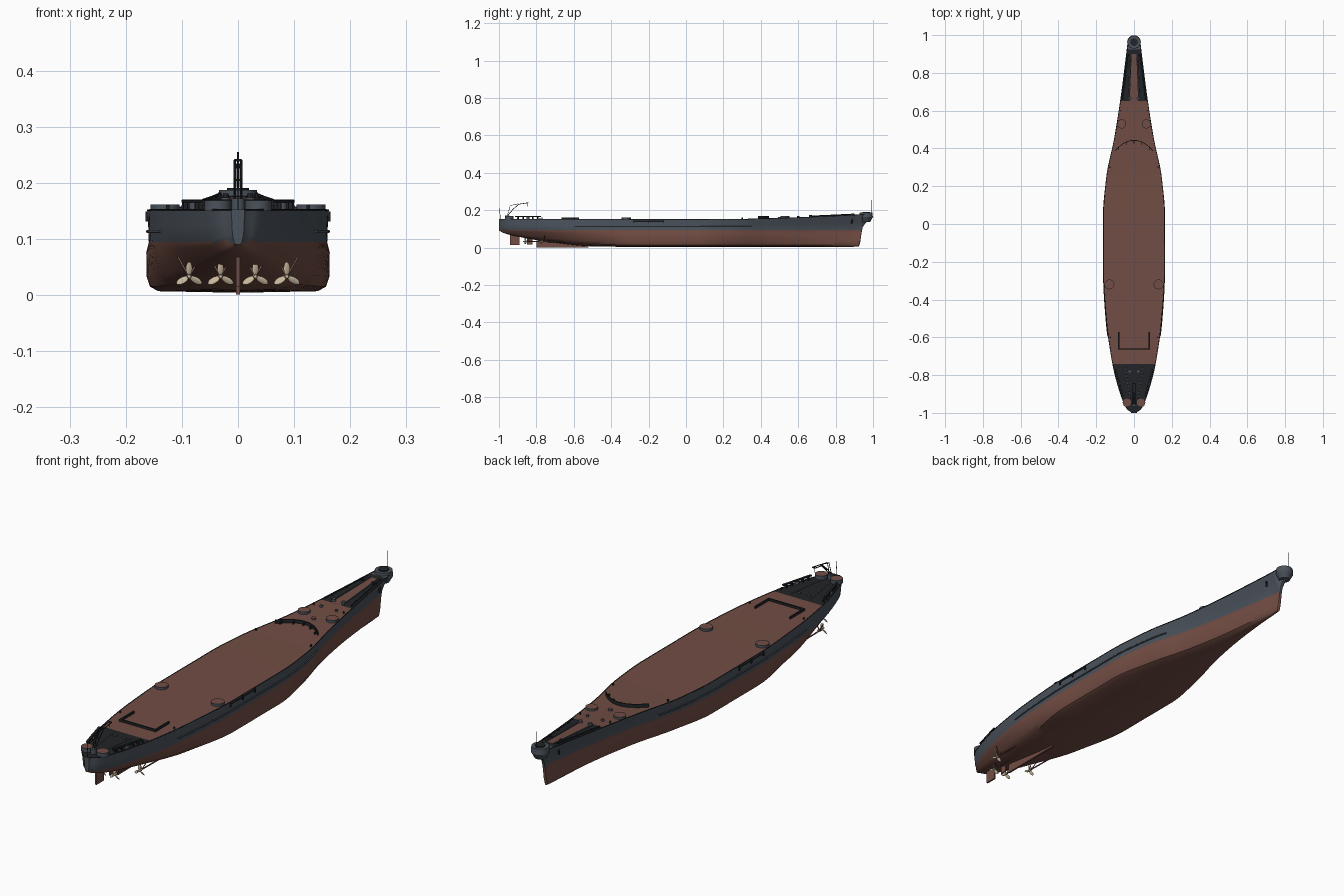
import bpy, bmesh, math
from mathutils import Vector, Matrix

if "Cube" in bpy.data.objects:
    bpy.data.objects.remove(bpy.data.objects["Cube"])


def material(name, r, g, b):
    m = bpy.data.materials.new(name)
    m.use_nodes = True
    m.diffuse_color = (r, g, b, 1)
    m.node_tree.nodes["Principled BSDF"].inputs["Base Color"].default_value = (r, g, b, 1)
    return m


GREY = material("hull grey", .07, .085, .105)
RED = material("bottom red", .17, .075, .058)
WOOD = material("deck brown", .165, .075, .058)
DARK = material("dark steel", .015, .017, .02)
BRASS = material("propeller bronze", .58, .47, .33)
SIDES = (-1, 1)


def finish(name, bm, *mats):
    bmesh.ops.recalc_face_normals(bm, faces=bm.faces)
    me = bpy.data.meshes.new(name)
    bm.to_mesh(me)
    bm.free()
    for m in mats:
        me.materials.append(m)
    ob = bpy.data.objects.new(name, me)
    bpy.context.collection.objects.link(ob)
    bpy.ops.object.select_all(action="DESELECT")
    ob.select_set(True)
    bpy.context.view_layer.objects.active = ob
    bpy.ops.object.shade_smooth_by_angle(angle=math.radians(35))
    return ob


def box(name, mat, loc, size, turn=0):
    bm = bmesh.new()
    bmesh.ops.create_cube(bm, size=1, matrix=Matrix.Translation(loc)
                          @ Matrix.Rotation(turn, 4, "Z") @ Matrix.Diagonal((*size, 1)))
    return finish(name, bm, mat)


def drum(name, mat, loc, r, h, top=None, r2=None, axis=None):
    # Upright drum standing on loc, optionally with a coloured lid
    bm = bmesh.new()
    m = Matrix.Translation(loc)
    if axis:
        m = m @ Matrix.Rotation(math.pi / 2, 4, axis)
    bmesh.ops.create_cone(bm, cap_ends=True, segments=24, radius1=r, radius2=r2 or r, depth=h,
                          matrix=m @ Matrix.Translation((0, 0, h / 2)))
    bm.normal_update()
    if top:
        lid = [f for f in bm.faces if f.normal.z > .9]
        bmesh.ops.inset_region(bm, faces=lid, thickness=r * .1)
        for f in lid:
            f.material_index = 1
    return finish(name, bm, mat, top or mat)


def tube(name, mat, pts, r):
    cu = bpy.data.curves.new(name, "CURVE")
    cu.dimensions = "3D"
    cu.bevel_depth = r
    cu.bevel_resolution = 1
    cu.use_fill_caps = True
    sp = cu.splines.new("POLY")
    sp.points.add(len(pts) - 1)
    for p, q in zip(sp.points, pts):
        p.co = (*q, 1)
    cu.materials.append(mat)
    ob = bpy.data.objects.new(name, cu)
    bpy.context.collection.objects.link(ob)


# Hull stations: y, keel z, bottom, bilge, waterline and deck half-widths, deck z
STATIONS = [
    (-1, .09, .004, .007, .01, .012, .152),
    (-.98, .08, .01, .02, .03, .036, .152),
    (-.94, .068, .015, .036, .052, .057, .152),
    (-.74, .032, .03, .085, .113, .113, .152),
    (-.5, .007, .075, .135, .148, .146, .152),
    (-.25, .004, .142, .163, .159, .161, .151),
    (.05, .004, .142, .163, .159, .161, .151),
    (.25, .004, .1, .133, .137, .145, .152),
    (.45, .004, .05, .08, .085, .104, .156),
    (.65, .004, .022, .042, .046, .072, .163),
    (.85, .004, .008, .017, .016, .046, .172),
    (.925, .006, .004, .008, .005, .037, .176),
    (.945, .11, .003, .006, .01, .035, .177),
    (.975, .14, .003, .008, .014, .026, .178)]


def slope(i, k):
    if i in (0, len(STATIONS) - 1):
        return 0
    a, b, c = STATIONS[i - 1:i + 2]
    d, e = (b[k] - a[k]) / (b[0] - a[0]), (c[k] - b[k]) / (c[0] - b[0])
    return 0 if d * e <= 0 else 2 * d * e / (d + e)


def station(y):
    i = max(j for j in range(len(STATIONS) - 1) if STATIONS[j][0] <= y or j == 0)
    a, b = STATIONS[i], STATIONS[i + 1]
    h = b[0] - a[0]
    t = (y - a[0]) / h
    s = t * t * (3 - 2 * t)
    return [a[k] + (b[k] - a[k]) * s + h * (t * (1 - t) ** 2 * slope(i, k)
            - t * t * (1 - t) * slope(i + 1, k)) for k in range(1, 7)]


def section(y):
    zk, bot, bil, wl, deck, zd = station(y)
    p = max(.094, zk + .3 * (zd - zk))
    d = p - zk
    return [(0, zk), (bot, zk + .03 * d), (bot + .7 * (bil - bot), zk + .12 * d), (bil, zk + .32 * d),
            ((bil + 2 * wl) / 3 * 1.02, zk + .8 * d), (wl, p), ((wl + deck) / 2, (p + zd) / 2), (deck, zd)]


def deck_z(y):
    return station(y)[5]


def deck_w(y):
    return station(y)[4]


# Hull and deck, painted by height and by length
ys = []
for a, b in zip(STATIONS, STATIONS[1:]):
    n = max(3, round((b[0] - a[0]) / .025))
    ys += [a[0] + (b[0] - a[0]) * j / n for j in range(n)]
ys.append(STATIONS[-1][0])
bm = bmesh.new()
rings = []
for y in ys:
    half = section(y)
    ring = [(-x, z) for x, z in reversed(half[1:])] + half
    rings.append([bm.verts.new((x, y, z)) for x, z in ring])
for y0, y1, r0, r1 in zip(ys, ys[1:], rings, rings[1:]):
    for j in range(len(r0) - 1):
        f = bm.faces.new((r0[j], r0[j + 1], r1[j + 1], r1[j]))
        f.material_index = 1 if f.calc_center_median().z < .094 else 0
    f = bm.faces.new((r0[0], r0[-1], r1[-1], r1[0]))
    mid = (y0 + y1) / 2
    f.material_index = 2 if -.74 < mid < .65 else 3 if mid < .92 else 0
bm.faces.new(rings[0])
bm.faces.new(rings[-1])
finish("hull", bm, GREY, RED, WOOD, DARK)

# Rounded bow cap with jackstaff
drum("bow_cap_lower", GREY, (0, .963, .138), .022, .025, r2=.036)
drum("bow_cap_upper", GREY, (0, .963, .163), .036, .024, r2=.034)
drum("bow_cap_hatch", DARK, (0, .963, .187), .02, .004)
tube("jackstaff", DARK, [(0, .99, .18), (0, .99, .255)], .0015)

# Planked strip on the foredeck
bm = bmesh.new()
edge = [(y, .012 + (.9 - y) * .04) for y in (.65, .7, .75, .8, .85, .9)]
row = [[bm.verts.new((s * w, y, deck_z(y) + .001)) for s in SIDES] for y, w in edge]
for a, b in zip(row, row[1:]):
    bm.faces.new((a[0], a[1], b[1], b[0]))
finish("foredeck_planking", bm, WOOD)

for s in SIDES:
    # Gunwale, armour ledge, boat boom and side fittings
    tube("gunwale", DARK, [(s * deck_w(y), y, deck_z(y)) for y in ys], .0016)
    ledge = [y for y in ys if -.62 < y < .36]
    tube("side_ledge", GREY, [(s * (section(y)[6][0] + .001), y, .113) for y in ledge], .003)
    tube("boat_boom", DARK, [(s * .163, -.28, .143), (s * .163, -.12, .143)], .0022)
    for y in (-.28, -.2, -.12):
        box("boom_bracket", DARK, (s * .162, y, .14), (.006, .006, .018))
    # Round gun tubs
    drum("aft_gun_tub", GREY, (s * .13, -.32, .15), .026, .011, WOOD)
    drum("fore_gun_tub", GREY, (s * .065, .53, .157), .024, .011, WOOD)
    drum("stern_tub", GREY, (s * .036, -.945, .15), .024, .018, WOOD)
    # Aircraft catapult on its turntable
    turn = s * -.27
    box("catapult_rail", DARK, (s * .078, -.845, .167), (.009, .14, .005), turn)
    drum("catapult_turntable", GREY, (s * .078, -.845, .152), .009, .013)
    for k in range(-2, 3):
        box("catapult_leg", DARK, (s * (.078 + k * .007), -.845 + k * .026, .159), (.012, .004, .013), turn)
    # Aircraft trolley rails and bollards
    tube("trolley_rail", GREY, [(s * .02, -.93, .153), (s * .045, -.76, .153)], .0015)
    for y in (-.9, -.77, -.6, .3, .6, .7, .78, .86):
        drum("bollard", DARK, (s * (deck_w(y) - .01), y, deck_z(y)), .0035, .008)
    # Anchor gear
    tube("anchor_chain", GREY, [(s * (.018 + (.9 - y) * .04), y, deck_z(y) + .002)
                                for y in (.66, .74, .82, .9)], .0025)
    tube("deck_edge_rail", DARK, [(s * (deck_w(y) - .008), y, deck_z(y) + .005)
                                  for y in (.66, .74, .82, .9)], .003)
    drum("capstan", GREY, (s * .022, .665, .163), .008, .011)
    drum("chain_stopper", DARK, (s * .022, .86, .171), .005, .01)
    box("stern_hatch", GREY, (s * .022, -.78, .154), (.014, .01, .005))
    drum("deck_vent", GREY, (s * .035, .6, .16), .006, .008)
    tube("anchor", DARK, [(s * .036, .89, .15), (s * .032, .885, .13)], .004)

# Curved breakwater and aft hatch coaming
arc = [(x * .01, .445 - .055 * (x / 10) ** 2) for x in range(-10, 11)]
bm = bmesh.new()
walls = [[bm.verts.new((x, y - d * .004, z)) for d, z in ((0, .152), (0, .17), (1, .17), (1, .152))]
         for x, y in arc]
for a, b in zip(walls, walls[1:]):
    for j in range(4):
        bm.faces.new((a[j], a[(j + 1) % 4], b[(j + 1) % 4], b[j]))
finish("breakwater", bm, DARK)
for x, y in arc[2:-2:4]:
    box("breakwater_brace", DARK, (x, y - .01, .159), (.003, .016, .012))
drum("centre_vent", GREY, (0, .5, .157), .009, .007, WOOD)
box("coaming_aft", DARK, (0, -.662, .156), (.168, .007, .01))
for s in SIDES:
    box("coaming_side", DARK, (s * .081, -.617, .156), (.006, .09, .01))

# Stern crane with braced jib, and flagstaff
drum("crane_base", GREY, (0, -.955, .152), .012, .02)
jib = [(-.955, .17), (-.925, .205), (-.895, .232), (-.845, .24)]
for s in SIDES:
    tube("crane_jib_side", DARK, [(s * .006, y, z) for y, z in jib], .002)
    tube("crane_stay", DARK, [(s * .005, -.955, .17), (s * .004, -.94, .225), (0, -.895, .235)], .0015)
for y, z in jib:
    box("crane_crossbar", DARK, (0, y, z), (.012, .004, .004))
tube("crane_hook", DARK, [(0, -.848, .24), (0, -.848, .22)], .0015)
tube("flagstaff", DARK, [(0, -.992, .15), (0, -.997, .21)], .0013)

# Rudders and centre skeg
box("main_rudder", RED, (0, -.915, .042), (.007, .05, .056))
box("auxiliary_rudder", RED, (0, -.835, .036), (.005, .028, .036))
box("centre_skeg", RED, (0, -.66, .019), (.008, .28, .036))


# Four three-bladed propellers with shafts and struts
def propeller(x, y, z):
    bm = bmesh.new()
    for k in range(3):
        m = (Matrix.Translation((x, y, z)) @ Matrix.Rotation(k * math.tau / 3, 4, "Y")
             @ Matrix.Translation((0, 0, .014)) @ Matrix.Rotation(.5, 4, "Z")
             @ Matrix.Diagonal((.0065, .0018, .012, 1)))
        bmesh.ops.create_uvsphere(bm, u_segments=12, v_segments=8, radius=1, matrix=m)
    finish("propeller_blades", bm, BRASS)
    drum("propeller_hub", BRASS, (x, y + .01, z), .005, .022, r2=.003, axis="X")
    tube("propeller_shaft", RED, [(x, y, z), (x, y + .22, z - .003)], .0028)
    for d in SIDES:
        tube("shaft_strut", RED, [(x, y + .015, z), (x + d * .02, y + .02, z + .035)], .002)


for s in SIDES:
    propeller(s * .031, -.86, .033)
    propeller(s * .087, -.775, .033)
